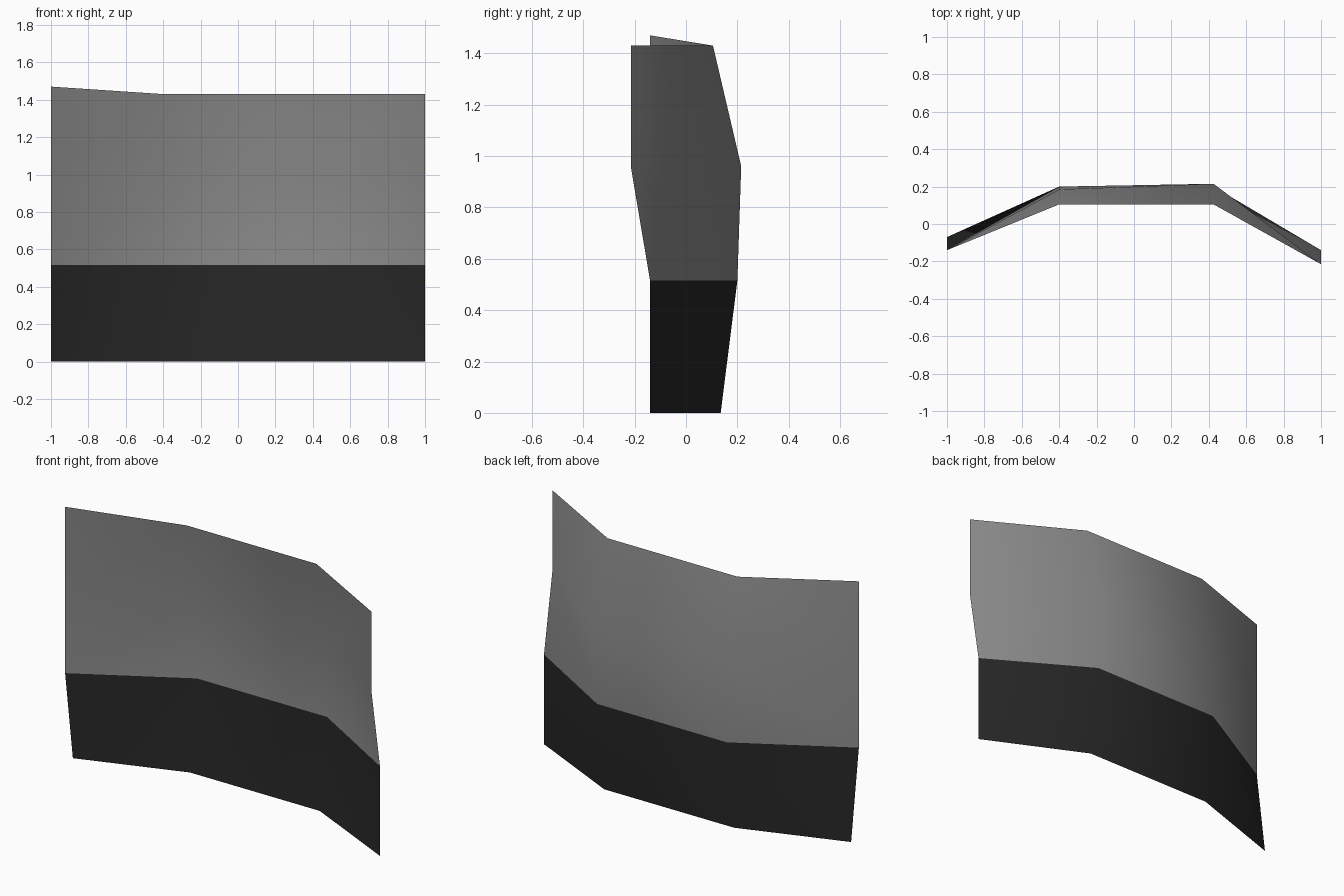
import bpy
import bmesh

cube = bpy.data.objects.get("Cube")
if cube:
    bpy.data.objects.remove(cube, do_unlink=True)


def make_material(name, value):
    mat = bpy.data.materials.new(name)
    mat.use_nodes = True
    colour = (value, value, value, 1.0)
    mat.diffuse_color = colour
    mat.node_tree.nodes["Principled BSDF"].inputs["Base Color"].default_value = colour
    return mat


# Bent panel: one vertical profile of depths per column, bottom to top
heights = (0.0, 0.515, 0.96, 1.43)
columns = {
    -1.0: (-0.07, -0.14, -0.14, -0.14),
    -0.4: (0.135, 0.20, 0.185, 0.105),
    0.425: (0.135, 0.20, 0.215, 0.105),
    1.0: (-0.14, -0.14, -0.215, -0.215),
}

bm = bmesh.new()
grid = [[bm.verts.new((x, y, z)) for y, z in zip(depths, heights)]
        for x, depths in columns.items()]

# Raised corner at the top
grid[0][-1].co.z += 0.04

for a, b in zip(grid, grid[1:]):
    for row in range(len(heights) - 1):
        face = bm.faces.new((a[row], b[row], b[row + 1], a[row + 1]))
        face.smooth = True
        # Dark lower band, grey above
        face.material_index = 0 if row == 0 else 1

mesh = bpy.data.meshes.new("curved_panel")
bm.to_mesh(mesh)
bm.free()
mesh.materials.append(make_material("near_black", 0.02))
mesh.materials.append(make_material("mid_grey", 0.26))

panel = bpy.data.objects.new("curved_panel", mesh)
bpy.context.collection.objects.link(panel)
